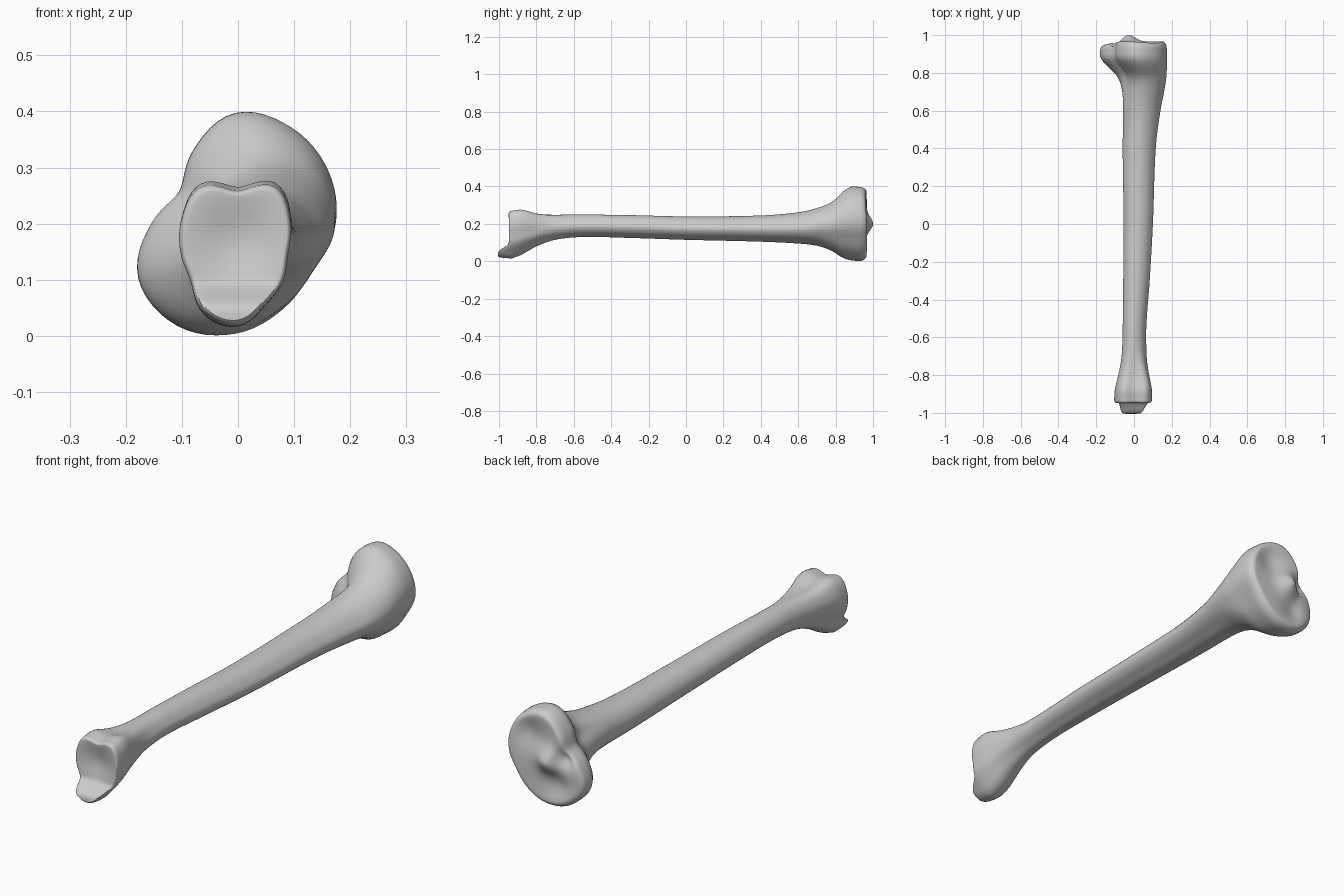
import bpy, bmesh, math

if "Cube" in bpy.data.objects:
    bpy.data.objects.remove(bpy.data.objects["Cube"], do_unlink=True)

SIDES = 72
RINGS = 90

# Cross-section radii every 30 degrees, counterclockwise from +x
HEAD = [.178, .19, .2, .2, .152, .116, .15, .2, .212, .198, .175, .162]
SHAFT = [1, .93, .95, 1, 1.02, 1, 1, 1, 1, .97, .88, .94]
ANKLE = [.093, .113, .138, .112, .137, .12, .105, .1, .125, .13, .105, .097]

# Stations along the bone: y, min x, max x, min z, max z
STATIONS = [
    (-.93, -.105, .095, .016, .27),
    (-.88, -.102, .095, .035, .276),
    (-.8, -.084, .082, .08, .257),
    (-.7, -.066, .068, .115, .25),
    (-.55, -.06, .065, .13, .25),
    (-.3, -.057, .083, .125, .247),
    (0, -.055, .1, .115, .24),
    (.4, -.06, .115, .105, .245),
    (.6, -.058, .14, .095, .262),
    (.7, -.066, .16, .083, .285),
    (.78, -.09, .172, .055, .318),
    (.84, -.145, .174, .018, .372),
    (.88, -.178, .176, .006, .398),
    (.925, -.178, .174, .001, .398),
]


def smooth(t):
    t = min(1, max(0, t))
    return t * t * (3 - 2 * t)


def bump(x, z, cx, cz, width):
    return math.exp(-((x - cx) ** 2 + (z - cz) ** 2) / width ** 2)


def cubic(a, b, c, d, t):
    return b + t / 2 * (c - a + t * (2 * a - 5 * b + 4 * c - d + t * (3 * (b - c) + d - a)))


def outline(radii):
    """Round closed outline, scaled to fill a unit box."""
    n, pts = len(radii), []
    for k in range(SIDES):
        i, t = divmod(k * n / SIDES, 1)
        r = cubic(*[radii[(int(i) + o) % n] for o in (-1, 0, 1, 2)], t)
        a = math.tau * k / SIDES
        pts.append((r * math.cos(a), r * math.sin(a)))
    xs, zs = zip(*pts)
    fit = lambda v, vs: (v - min(vs)) / (max(vs) - min(vs))
    return [(fit(x, xs), fit(z, zs)) for x, z in pts]


def station_slope(i, c):
    a, b = STATIONS[max(i - 1, 0)], STATIONS[min(i + 1, len(STATIONS) - 1)]
    return (b[c] - a[c]) / (b[0] - a[0])


def box_at(y):
    """Bounds of the cross-section at y, by smooth interpolation."""
    i = max(k for k in range(len(STATIONS) - 1) if STATIONS[k][0] <= y + 1e-9)
    p, q = STATIONS[i], STATIONS[i + 1]
    h = q[0] - p[0]
    t = (y - p[0]) / h
    s = smooth(t)
    return [p[c] * (1 - s) + q[c] * s
            + h * t * (1 - t) * ((1 - t) * station_slope(i, c) - t * station_slope(i + 1, c))
            for c in range(1, 5)]


def knee_surface(x, z):
    """Two hollow joint facets with a raised point between them."""
    return (.967 + .036 * bump(x, z, -.03, .2, .05)
            - .02 * bump(x, z, .06, .29, .065)
            - .02 * bump(x, z, -.07, .1, .065)
            - .03 * bump(x, z, -.1, .22, .04)
            - .02 * smooth((-.1 - x) / .08))


def ankle_surface(x, z):
    """Hollow joint face with a projecting lower lip."""
    return -.95 + .02 * bump(x, z, 0, .17, .07) - .055 * smooth((.1 - z) / .055)


head, shaft, ankle = map(outline, (HEAD, SHAFT, ANKLE))
bm = bmesh.new()


def section(y):
    x0, x1, z0, z1 = box_at(y)
    wh, wa = smooth((y - .6) / .25), smooth((-.62 - y) / .25)
    pts = []
    for h, s, a in zip(head, shaft, ankle):
        u, v = [h[c] * wh + a[c] * wa + s[c] * (1 - wh - wa) for c in (0, 1)]
        pts.append((x0 + (x1 - x0) * u, z0 + (z1 - z0) * v))
    return pts


def bridge(a, b):
    for k in range(SIDES):
        j = (k + 1) % SIDES
        bm.faces.new((a[k], a[j], b[j], b[k]))


def cap(ring, y0, centre, surface, rounding):
    """Rounded rim followed by a sculpted end surface."""
    cx, cz = centre
    steps = [1 - rounding * (1 - math.cos(k * math.pi / 12)) for k in range(1, 7)]
    steps += [(1 - rounding) * (1 - k / 12) for k in range(1, 12)]
    start = [v.co.copy() for v in ring]

    def point(co, s):
        x, z = cx + (co.x - cx) * s, cz + (co.z - cz) * s
        t = min(1, (1 - s) / rounding)
        y = y0 + (surface(x, z) - y0) * math.sqrt(1 - (1 - t) ** 2)
        return bm.verts.new((x, y, z))

    for s in steps:
        new = [point(co, s) for co in start]
        bridge(ring, new)
        ring = new
    tip = bm.verts.new((cx, surface(cx, cz), cz))
    for k in range(SIDES):
        bm.faces.new((ring[k], ring[(k + 1) % SIDES], tip))


# Shaft and flared ends
y_min, y_max = STATIONS[0][0], STATIONS[-1][0]
rings = []
for k in range(RINGS + 1):
    y = y_min + (y_max - y_min) * k / RINGS
    rings.append([bm.verts.new((x, y, z)) for x, z in section(y)])
for a, b in zip(rings, rings[1:]):
    bridge(a, b)

# Joint surfaces
cap(rings[0], y_min, (0, .145), ankle_surface, .09)
cap(rings[-1], y_max, (0, .2), knee_surface, .14)
bmesh.ops.recalc_face_normals(bm, faces=bm.faces)

mesh = bpy.data.meshes.new("shin_bone")
bm.to_mesh(mesh)
bm.free()
bone = bpy.data.objects.new("shin_bone", mesh)
bpy.context.collection.objects.link(bone)

# Bone colour
grey = bpy.data.materials.new("bone_grey")
grey.use_nodes = True
colour = (.6, .6, .6, 1)
grey.diffuse_color = colour
grey.node_tree.nodes["Principled BSDF"].inputs["Base Color"].default_value = colour
mesh.materials.append(grey)

bpy.ops.object.select_all(action="DESELECT")
bone.select_set(True)
bpy.context.view_layer.objects.active = bone
bpy.ops.object.shade_smooth_by_angle(angle=math.radians(40))
